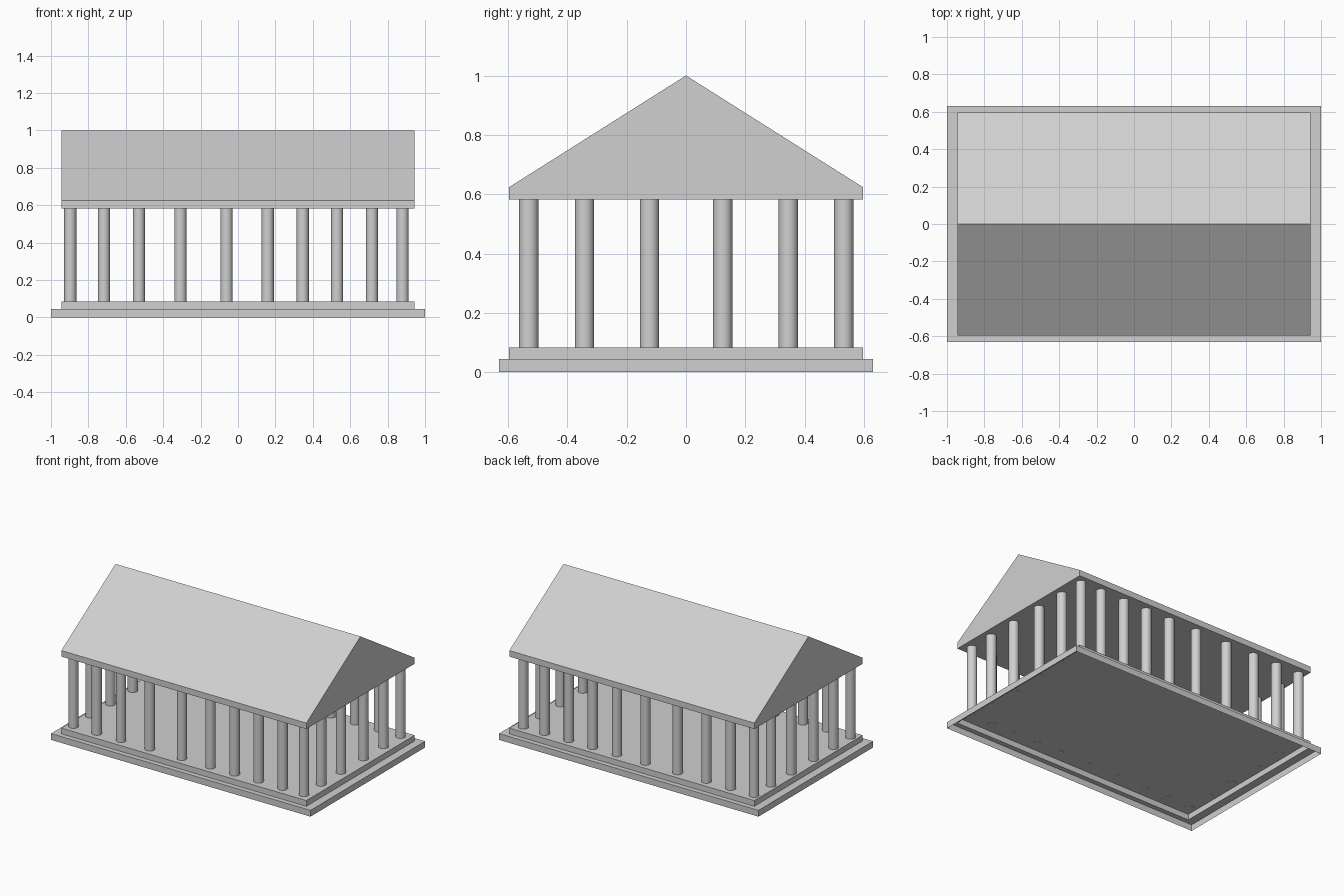
import bpy, bmesh, math

if "Cube" in bpy.data.objects:
    bpy.data.objects.remove(bpy.data.objects["Cube"])

# One stone colour for the whole temple
stone = bpy.data.materials.new("light grey stone")
stone.diffuse_color = (0.63, 0.63, 0.63, 1.0)
stone.use_nodes = True
stone.node_tree.nodes["Principled BSDF"].inputs["Base Color"].default_value = stone.diffuse_color


def finish(name, bm):
    me = bpy.data.meshes.new(name)
    bm.to_mesh(me)
    bm.free()
    ob = bpy.data.objects.new(name, me)
    bpy.context.collection.objects.link(ob)
    me.materials.append(stone)
    return ob


# Stepped base: a hollow shell, open underneath, built from stacked rectangles
bm = bmesh.new()
rings = []
for hx, hy, z in ((1.0, 0.63, 0.0), (1.0, 0.63, 0.044),
                  (0.944, 0.596, 0.044), (0.944, 0.596, 0.084)):
    rings.append([bm.verts.new((sx * hx, sy * hy, z))
                  for sx, sy in ((-1, -1), (1, -1), (1, 1), (-1, 1))])
for low, high in zip(rings, rings[1:]):
    for i in range(4):
        j = (i + 1) % 4
        bm.faces.new((low[i], low[j], high[j], high[i]))
bm.faces.new(rings[-1])
finish("stepped_base", bm)

# Roof: gable profile carried along x, with a flat underside
bm = bmesh.new()
profile = ((-0.596, 0.582), (0.596, 0.582), (0.596, 0.624),
           (0.0, 1.0), (-0.596, 0.624))
left, right = ([bm.verts.new((x, y, z)) for y, z in profile]
               for x in (-0.944, 0.944))
bm.faces.new(left)
bm.faces.new(right)
for i in range(5):
    j = (i + 1) % 5
    bm.faces.new((left[i], left[j], right[j], right[i]))
bmesh.ops.recalc_face_normals(bm, faces=bm.faces)
finish("gable_roof", bm)

# Columns around the edge, sharing one mesh
xs = (-0.897, -0.717, -0.53, -0.308, -0.061, 0.159, 0.346, 0.53, 0.716, 0.88)
ys = (-0.53, -0.342, -0.123, 0.124, 0.345, 0.532)
spots = [(x, y) for x in xs for y in ys
         if x in (xs[0], xs[-1]) or y in (ys[0], ys[-1])]
bottom, top = 0.083, 0.583
bm = bmesh.new()
bmesh.ops.create_cone(bm, cap_ends=True, segments=32, radius1=0.0325,
                      radius2=0.0325, depth=top - bottom)
first = finish("column", bm)
bpy.context.view_layer.objects.active = first
first.select_set(True)
bpy.ops.object.shade_smooth_by_angle(angle=math.radians(30))
for n, (x, y) in enumerate(spots):
    ob = first if n == 0 else first.copy()
    if n:
        bpy.context.collection.objects.link(ob)
    ob.name = f"column_{n + 1}"
    ob.location = (x, y, (bottom + top) / 2)
